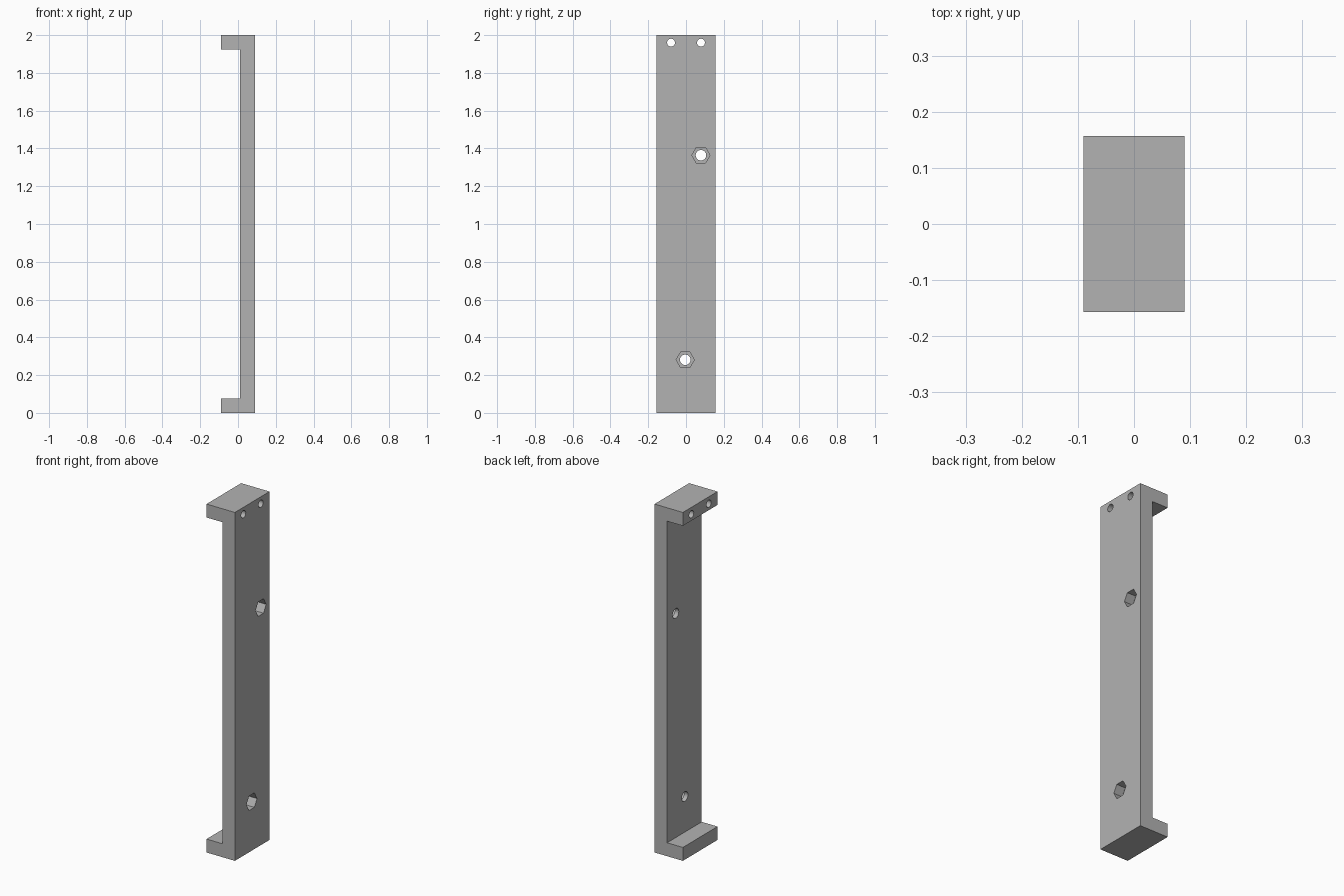
import bpy
import bmesh
from math import pi
from mathutils import Matrix

default = bpy.data.objects.get("Cube")
if default:
    bpy.data.objects.remove(default, do_unlink=True)

# Single grey finish
grey = bpy.data.materials.new("plain_grey")
grey.use_nodes = True
COLOUR = (0.45, 0.45, 0.45, 1)
grey.diffuse_color = COLOUR
grey.node_tree.nodes["Principled BSDF"].inputs["Base Color"].default_value = COLOUR

HALF_X, HALF_Y, HEIGHT = 0.09, 0.157, 2.0
INNER_X = 0.01      # inner face of the long plate
FLANGE = 0.077      # thickness of the end flanges


def add_object(name, bm):
    bmesh.ops.recalc_face_normals(bm, faces=bm.faces)
    mesh = bpy.data.meshes.new(name)
    bm.to_mesh(mesh)
    bm.free()
    mesh.materials.append(grey)
    obj = bpy.data.objects.new(name, mesh)
    bpy.context.collection.objects.link(obj)
    return obj


# Bracket body: C-shaped profile extruded across the width
bm = bmesh.new()
top = HEIGHT - FLANGE
profile = [(-HALF_X, 0), (HALF_X, 0), (HALF_X, HEIGHT), (-HALF_X, HEIGHT),
           (-HALF_X, top), (INNER_X, top), (INNER_X, FLANGE), (-HALF_X, FLANGE)]
face = bm.faces.new([bm.verts.new((x, -HALF_Y, z)) for x, z in profile])
extruded = bmesh.ops.extrude_face_region(bm, geom=[face])["geom"]
bmesh.ops.translate(bm, vec=(0, 2 * HALF_Y, 0),
                    verts=[v for v in extruded if isinstance(v, bmesh.types.BMVert)])
bracket = add_object("bracket_body", bm)


def drill(name, sides, radius, x0, x1, y, z):
    """Cut a prism along x, with corners pointing along y."""
    bm = bmesh.new()
    bmesh.ops.create_cone(bm, cap_ends=True, segments=sides, radius1=radius,
                          radius2=radius, depth=x1 - x0)
    bm.transform(Matrix.Translation(((x0 + x1) / 2, y, z)) @ Matrix.Rotation(pi / 2, 4, "Y"))
    cutter = add_object(name, bm)
    cutter.hide_render = True
    cut = bracket.modifiers.new(name, "BOOLEAN")
    cut.operation = "DIFFERENCE"
    cut.solver = "EXACT"
    cut.object = cutter
    return cutter


# Screw holes through the end flanges
cutters = [drill("screw_hole_cutter", 24, 0.021, -0.2, 0.2, y, z)
           for y in (-0.079, 0.079) for z in (0.04, HEIGHT - 0.04)]

# Bolt holes with hexagonal nut pockets on the outer face
for y, z in ((0.079, 1.364), (-0.004, 0.281)):
    cutters.append(drill("bolt_hole_cutter", 24, 0.028, -0.05, 0.2, y, z))
    cutters.append(drill("nut_pocket_cutter", 6, 0.048, HALF_X - 0.055, 0.2, y, z))

# Bake the cuts and discard the cutters
depsgraph = bpy.context.evaluated_depsgraph_get()
baked = bpy.data.meshes.new_from_object(bracket.evaluated_get(depsgraph))
bracket.modifiers.clear()
bracket.data = baked
for cutter in cutters:
    bpy.data.objects.remove(cutter, do_unlink=True)

bpy.ops.object.select_all(action="DESELECT")
bracket.select_set(True)
bpy.context.view_layer.objects.active = bracket
bpy.ops.object.shade_smooth_by_angle()
